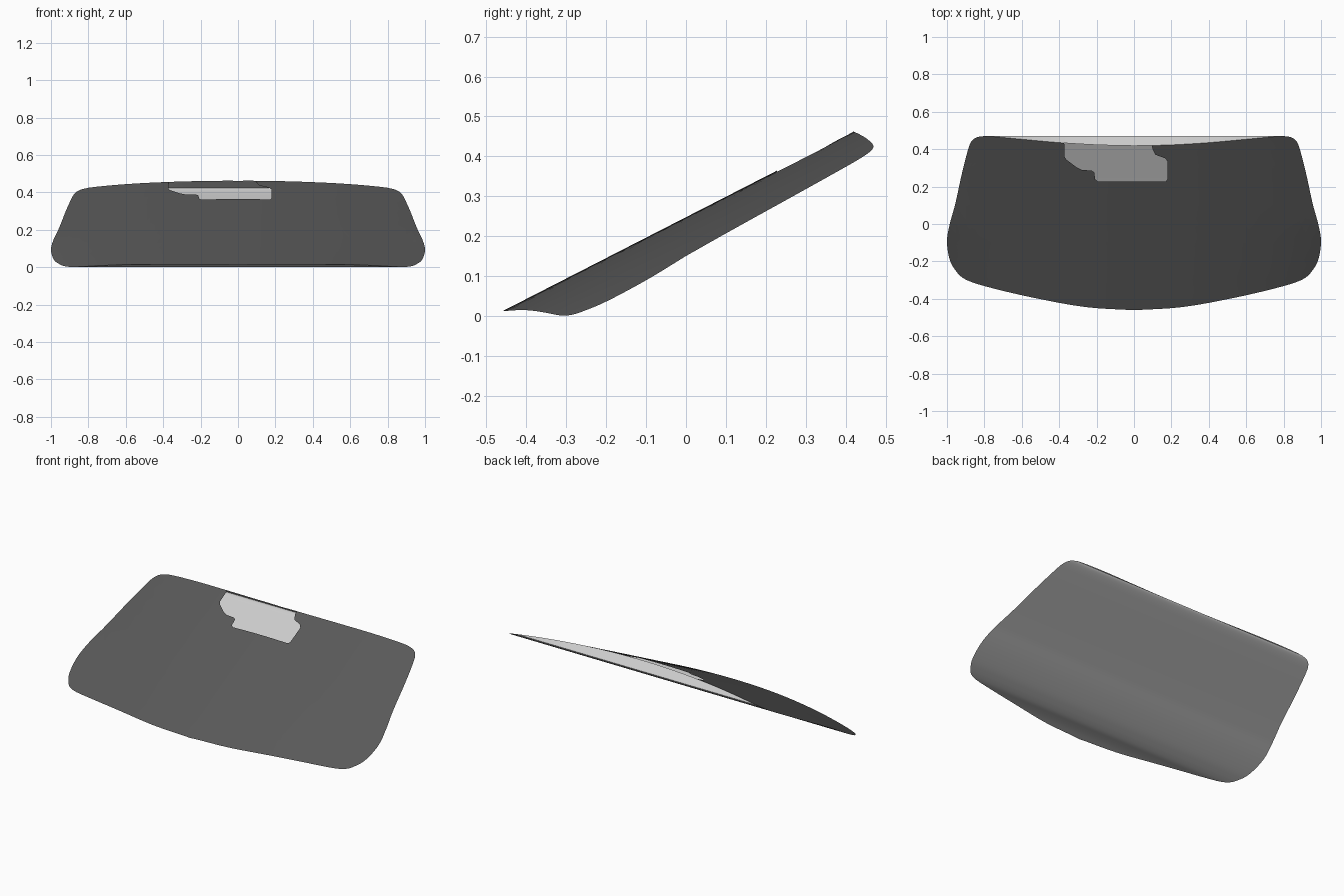
import bpy, bmesh
from mathutils import Vector

if "Cube" in bpy.data.objects:
    bpy.data.objects.remove(bpy.data.objects["Cube"])

# Half outline seen from above: back edge, corner, side, front corner, front edge
BACK = [(0, .418), (.2, .423), (.4, .435), (.6, .453), (.74, .466), (.80, .47)]
SIDE = [(.80, .47), (.842, .463), (.87, .44), (.888, .395), (.92, .27), (.955, .11),
        (.985, 0), (1, -.09), (.988, -.18), (.96, -.24), (.90, -.297),
        (.75, -.345), (.5, -.402), (.25, -.445), (0, -.461)]
# Cut-out for the mirror and sensor, from the right to the left
NOTCH = [(.095, .4195), (.10, .40), (.115, .37), (.165, .352), (.18, .335), (.18, .24),
         (.17, .228), (-.195, .228), (-.208, .24), (-.212, .275), (-.225, .285),
         (-.28, .29), (-.31, .305), (-.36, .343), (-.372, .36), (-.373, .4335)]


def smooth(pts, n=5):
    """Catmull-Rom curve through the points"""
    p = [Vector(q) for q in pts]
    p = [2 * p[0] - p[1]] + p + [2 * p[-1] - p[-2]]
    out = []
    for i in range(1, len(p) - 2):
        a, b, c, d = p[i - 1:i + 3]
        for k in range(n):
            t = k / n
            q = .5 * (2 * b + (c - a) * t + (2 * a - 5 * b + 4 * c - d) * t * t
                      + (3 * b - a - 3 * c + d) * t ** 3)
            out.append((q.x, q.y))
    return out + [tuple(pts[-1])]


def drape(x, y):
    """Height of the bowed pane"""
    return .012 + (y + .461) * .512 - .1 * x * x - .02 * x ** 4 * max(0, -y / .3)


def finish(bm, name, color=None):
    me = bpy.data.meshes.new(name)
    for f in bm.faces:
        f.smooth = True
    bm.to_mesh(me)
    bm.free()
    ob = bpy.data.objects.new(name, me)
    bpy.context.collection.objects.link(ob)
    if color:
        mat = bpy.data.materials.new(name)
        mat.diffuse_color = color
        mat.use_nodes = True
        mat.node_tree.nodes["Principled BSDF"].inputs["Base Color"].default_value = mat.diffuse_color
        me.materials.append(mat)
    return ob


back, side = smooth(BACK), smooth(SIDE)
mirror = lambda pts: [(-x, y) for x, y in pts]

# Dark outer pane: flat outline with cut-out, sliced and draped over the bow
loop = [p for p in back if p[0] > .1] + side[1:] + mirror(side)[::-1][1:-1]
loop += [p for p in mirror(back)[::-1] if p[0] < -.38] + NOTCH[::-1]
bm = bmesh.new()
face = bm.faces.new([bm.verts.new((x, y, 0)) for x, y in loop])
bmesh.ops.triangulate(bm, faces=[face])
for axis, count, step in (((1, 0, 0), 19, .05), ((0, 1, 0), 4, .1)):
    for i in range(-count, count + 1):
        bmesh.ops.bisect_plane(bm, geom=bm.verts[:] + bm.edges[:] + bm.faces[:],
                               plane_co=Vector(axis) * i * step, plane_no=axis, dist=1e-5)
for v in bm.verts:
    v.co.z = drape(v.co.x, v.co.y)
for f in bm.faces:
    f.normal_update()
    if f.normal.z < 0:
        f.normal_flip()
finish(bm, "outer_pane", (.1, .1, .1, 1))

# Pale inner pane: straight rulings from rim to rim
bm = bmesh.new()
rows = [[bm.verts.new((s * x, y, drape(x, y))) for s in (-1, 1)] for x, y in side[:-1]]
tip = bm.verts.new((0, side[-1][1], drape(*side[-1])))
for a, b in zip(rows, rows[1:]):
    bm.faces.new((a[0], a[1], b[1], b[0]))
bm.faces.new((rows[-1][0], rows[-1][1], tip))
for f in bm.faces:
    f.normal_update()
    if f.normal.z > 0:
        f.normal_flip()
finish(bm, "inner_pane")

# Closing strip between the arched back edge and the straight chord
bm = bmesh.new()
arch = mirror(back)[::-1] + back[1:]
zc = drape(.8, .47)
pairs = [(bm.verts.new((x, y, drape(x, y))), bm.verts.new((x, .47, zc))) for x, y in arch]
for a, b in zip(pairs, pairs[1:]):
    bm.faces.new((a[0], b[0], b[1], a[1]))
bmesh.ops.remove_doubles(bm, verts=bm.verts[:], dist=1e-5)
for f in bm.faces:
    f.normal_update()
    if f.normal.y < 0:
        f.normal_flip()
finish(bm, "back_strip")
